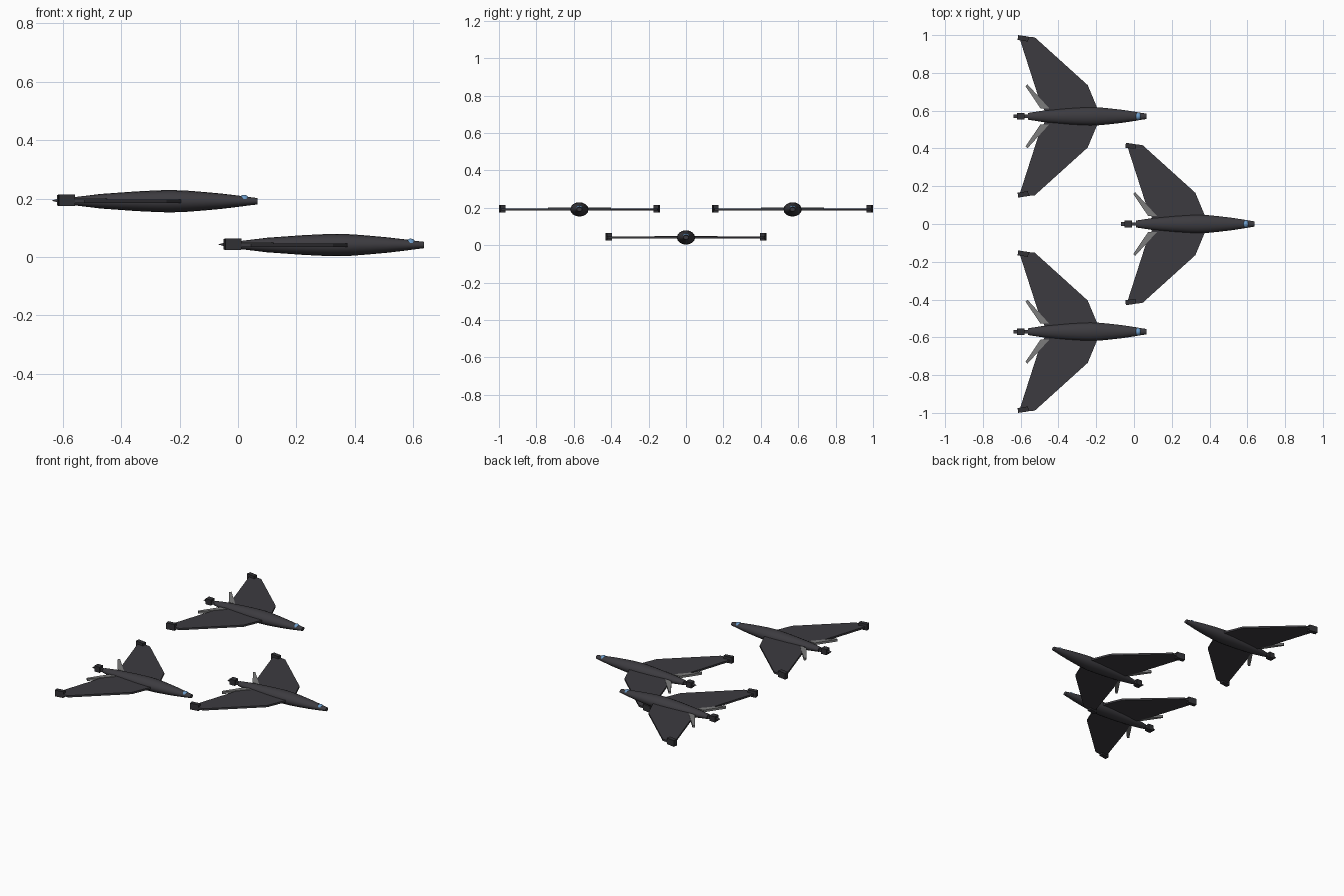
import bpy, bmesh, math
from mathutils import Vector, Matrix

if "Cube" in bpy.data.objects:
    bpy.data.objects.remove(bpy.data.objects["Cube"], do_unlink=True)


def material(name, rgb):
    m = bpy.data.materials.new(name)
    m.use_nodes = True
    m.diffuse_color = (*rgb, 1)
    m.node_tree.nodes["Principled BSDF"].inputs["Base Color"].default_value = (*rgb, 1)
    return m


HULL = material("charcoal hull", (0.046, 0.044, 0.051))
POD = material("dark pod", (0.032, 0.031, 0.036))
GREY = material("strut grey", (0.2, 0.2, 0.2))
GLASS = material("canopy blue", (0.15, 0.33, 0.58))

MID = 0.041       # height of the lead craft's axis
SHIFT = 0.57      # spacing of the formation
LIFT = 0.15       # how far the wingmen fly above the leader


def finish(bm, name, mat, place, smooth=False):
    bmesh.ops.recalc_face_normals(bm, faces=bm.faces)
    me = bpy.data.meshes.new(name)
    bm.to_mesh(me)
    bm.free()
    me.materials.append(mat)
    ob = bpy.data.objects.new(name, me)
    ob.location = place
    bpy.context.collection.objects.link(ob)
    if smooth:
        bpy.ops.object.select_all(action='DESELECT')
        bpy.context.view_layer.objects.active = ob
        ob.select_set(True)
        bpy.ops.object.shade_smooth_by_angle(angle=math.radians(40))
    return ob


def slab(name, outline, z0, z1, mat, place, side):
    """Flat plate from an outline on the left half, mirrored by side."""
    bm = bmesh.new()
    face = bm.faces.new([bm.verts.new((x, y * side, z0)) for x, y in outline])
    ext = bmesh.ops.extrude_face_region(bm, geom=[face])
    top = [v for v in ext["geom"] if isinstance(v, bmesh.types.BMVert)]
    bmesh.ops.translate(bm, verts=top, vec=(0, 0, z1 - z0))
    return finish(bm, name, mat, place)


def spindle(name, profile, squash, mat, place, sides=16):
    """Rings of a flattened circle along x, capped at both ends."""
    bm = bmesh.new()
    rings = []
    for x, r in profile:
        angles = [math.tau * i / sides for i in range(sides)]
        rings.append([bm.verts.new((x, r * math.cos(a), r * squash * math.sin(a)))
                      for a in angles])
    for a, b in zip(rings, rings[1:]):
        for i in range(sides):
            j = (i + 1) % sides
            bm.faces.new((a[i], a[j], b[j], b[i]))
    bm.faces.new(rings[0])
    bm.faces.new(rings[-1])
    return finish(bm, name, mat, place, True)


def block(name, centre, size, mat, place, turn=0):
    bm = bmesh.new()
    bmesh.ops.create_cube(bm, size=1, matrix=Matrix.Translation(centre)
                          @ Matrix.Rotation(turn, 4, 'Z') @ Matrix.Diagonal((*size, 1)))
    return finish(bm, name, mat, place)


BODY = [(0.01, 0.018), (0.1, 0.032), (0.22, 0.043), (0.3, 0.048), (0.34, 0.049),
        (0.39, 0.047), (0.45, 0.041), (0.51, 0.034), (0.57, 0.025), (0.605, 0.019),
        (0.637, 0.014)]
WING = [(0.385, 0.02), (0.373, 0.05), (0.325, 0.165), (0.045, 0.418),
        (-0.04, 0.426), (0.06, 0.115), (0.09, 0.045), (0.1, 0.02)]
STRUT = [(0.006, 0.169), (-0.004, 0.159), (0.075, 0.042), (0.122, 0.042)]


def craft(label, place):
    spindle(label + " fuselage", BODY, 0.78, HULL, place)

    # canopy bubble near the nose
    bm = bmesh.new()
    bmesh.ops.create_uvsphere(bm, u_segments=16, v_segments=10, radius=1,
                              matrix=Matrix.Translation((0.591, 0, 0.003))
                              @ Matrix.Diagonal((0.018, 0.02, 0.019, 1)))
    finish(bm, label + " canopy", GLASS, place, True)

    # tail: neck, engine block and wedge spike
    block(label + " tail neck", (0, 0, 0), (0.04, 0.018, 0.018), HULL, place)
    block(label + " tail block", (-0.03, 0, 0.003), (0.038, 0.035, 0.036), POD, place)
    bm = bmesh.new()
    bmesh.ops.create_cube(bm, size=1, matrix=Matrix.Translation((-0.056, 0, 0.002))
                          @ Matrix.Diagonal((0.026, 0.02, 0.014, 1)))
    for v in bm.verts:
        if v.co.x < -0.06:
            v.co.z = 0.002
    finish(bm, label + " tail spike", HULL, place)

    # wings, struts and wing-tip pods
    for side, word in ((1, "left"), (-1, "right")):
        slab(f"{label} {word} wing", WING, -0.006, 0.006, HULL, place, side)
        slab(f"{label} {word} strut", STRUT, -0.005, 0.009, GREY, place, side)
        block(f"{label} {word} tip pod", (-0.017, 0.413 * side, 0.003),
              (0.056, 0.026, 0.04), POD, place, -0.15 * side)


craft("lead", Vector((0, 0, MID)))
craft("left wingman", Vector((-SHIFT, SHIFT, MID + LIFT)))
craft("right wingman", Vector((-SHIFT, -SHIFT, MID + LIFT)))
